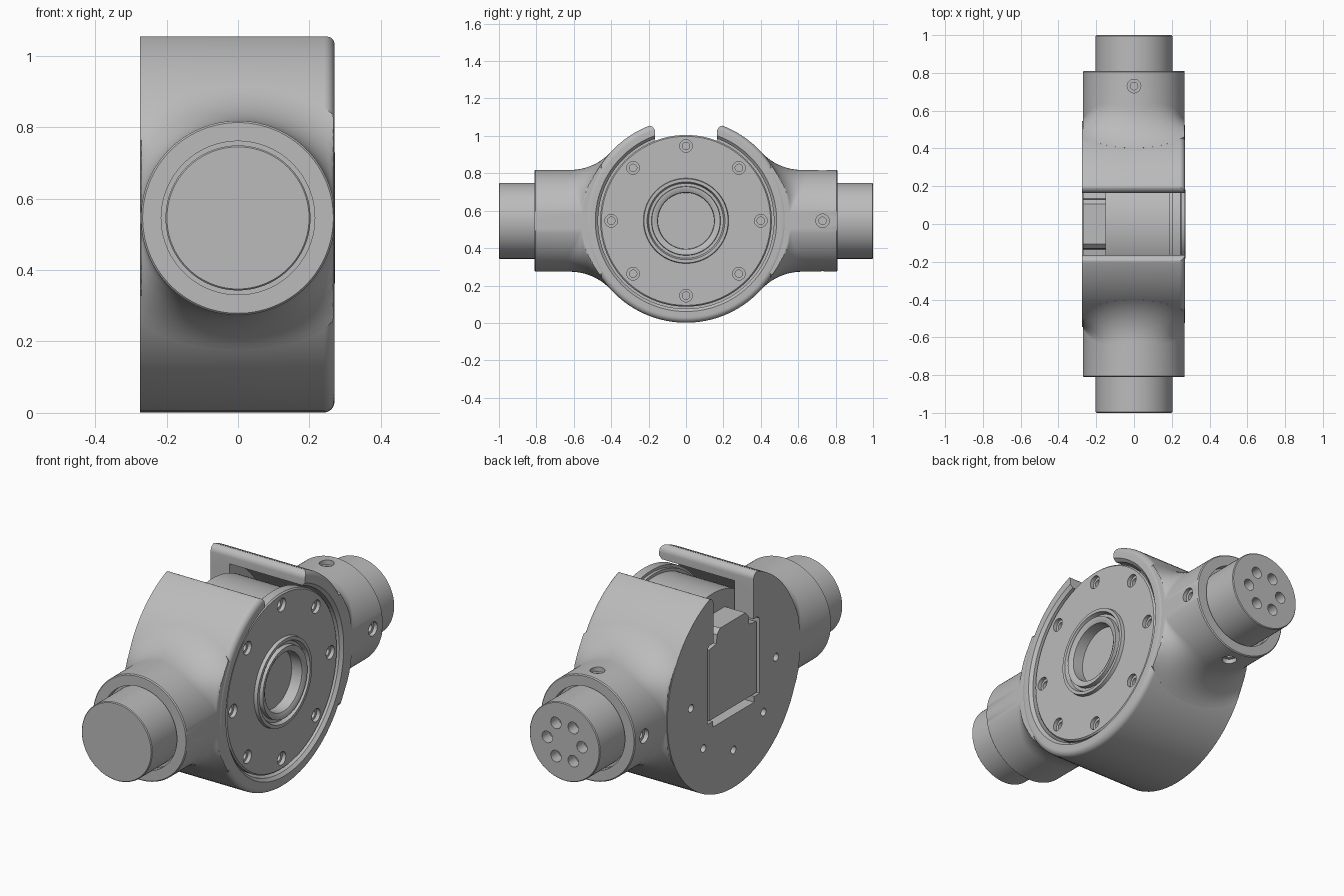
import bpy, bmesh, math
from mathutils import Matrix, Vector

if "Cube" in bpy.data.objects:
    bpy.data.objects.remove(bpy.data.objects["Cube"])

CZ = 0.546          # height of both axes
R_HOUSE = 0.545     # housing radius
R_ARM = 0.272       # arm radius
X, Y, Z = Vector((1, 0, 0)), Vector((0, 1, 0)), Vector((0, 0, 1))

grey = bpy.data.materials.new("satin_grey")
grey.use_nodes = True
grey.diffuse_color = (0.5, 0.5, 0.5, 1)
grey.node_tree.nodes["Principled BSDF"].inputs["Base Color"].default_value = (0.5, 0.5, 0.5, 1)


def frame(direction, origin=(0, 0, CZ)):
    """Matrix sending local z along the direction, from the origin."""
    return Matrix.Translation(origin) @ direction.to_track_quat('Z', 'Y').to_matrix().to_4x4()


def skin(bm, rings):
    """Join rings of equal vertex count with quads."""
    for a, b in zip(rings, rings[1:]):
        n = len(a)
        for i in range(n):
            j = (i + 1) % n
            bm.faces.new((a[i], a[j], b[j], b[i]))


def lathe(bm, profile, matrix, n=96):
    """Revolve (height, radius) points; both ends sit on the axis."""
    rings = []
    for h, r in profile:
        rings.append([bm.verts.new(matrix @ Vector((r * math.cos(t), r * math.sin(t), h)))
                      for t in (2 * math.pi * i / n for i in range(n))])
    skin(bm, rings)


def prism(bm, outline, x0, x1):
    """Extrude a (y, z) outline along x."""
    rings = [[bm.verts.new((x, y, z)) for y, z in outline] for x in (x0, x1)]
    skin(bm, rings)
    for ring in rings:
        bm.faces.new(ring)


def finish(bm, name):
    bmesh.ops.remove_doubles(bm, verts=bm.verts, dist=1e-5)
    bmesh.ops.recalc_face_normals(bm, faces=bm.faces)
    mesh = bpy.data.meshes.new(name)
    bm.to_mesh(mesh)
    bm.free()
    mesh.materials.append(grey)
    ob = bpy.data.objects.new(name, mesh)
    bpy.context.collection.objects.link(ob)
    return ob


def turned(name, profile, direction=X):
    bm = bmesh.new()
    lathe(bm, profile, frame(direction))
    return finish(bm, name)


def activate(ob):
    bpy.ops.object.select_all(action='DESELECT')
    ob.select_set(True)
    bpy.context.view_layer.objects.active = ob


def cut(ob, build):
    """Subtract the shape made by the build function."""
    bm = bmesh.new()
    build(bm)
    cutter = finish(bm, "cutter")
    cutter.hide_render = True
    mod = ob.modifiers.new("cut", 'BOOLEAN')
    mod.operation, mod.solver, mod.object = 'DIFFERENCE', 'EXACT', cutter
    activate(ob)
    bpy.ops.object.modifier_apply(modifier=mod.name)
    bpy.data.objects.remove(cutter)


def hole(bm, point, outward, wide, narrow, step, depth):
    """Counterbored hole cutter, entering against the outward direction."""
    lathe(bm, [(0.03, 0), (0.03, wide), (-step, wide), (-step, narrow), (-depth, narrow), (-depth, 0)],
          frame(outward, point), 24)


def around(radius, degrees, x):
    a = math.radians(degrees)
    return Vector((x, radius * math.cos(a), CZ + radius * math.sin(a)))


def mirrored(half):
    return half + [(-y, z) for y, z in reversed(half)]


# Housing: cup with a rounded rim, open to the left side
rim = [(0.24 + 0.03 * math.sin(a), 0.515 + 0.03 * math.cos(a))
       for a in (math.pi / 2 * i / 8 for i in range(9))]
housing = turned("housing", [(-0.274, 0), (-0.274, R_HOUSE)] + rim +
                 [(0.27, 0.485), (0.255, 0.47), (-0.165, 0.47), (-0.165, 0)])

# Top slot with rounded lips, and the window in the back wall
lip = [(0.165 + 0.035 * (1 - math.cos(a)), 1.02 + 0.035 * math.sin(a))
       for a in (math.pi / 2 * i / 8 for i in range(9))]
cut(housing, lambda bm: prism(bm, mirrored([(0.165, 0.75)] + lip + [(0.25, 1.06), (0.25, 1.2)]), -0.4, 0.4))
cut(housing, lambda bm: prism(bm, mirrored([(0.17, 0.38), (0.17, 0.41), (0.215, 0.41),
                                            (0.215, 0.8), (0.2, 0.815)]), -0.4, -0.12))


def wall_holes(bm):
    for d in range(180, 361, 45):
        hole(bm, around(0.35, d, -0.274), -X, 0.02, 0.02, 0.03, 0.06)


cut(housing, wall_holes)

# Connector block filling the window
bm = bmesh.new()
prism(bm, mirrored([(0.195, 0.42), (0.195, 0.79), (0.135, 0.8), (0.13, 0.845), (0.105, 0.87)]), -0.27, -0.14)
connector_block = finish(bm, "connector_block")

# Motor drum inside the housing
motor_drum = turned("motor_drum", [(-0.15, 0), (-0.15, 0.43), (0.19, 0.43), (0.19, 0)])

# Output flange with hub groove, lip and bore
flange = turned("output_flange", [
    (0.185, 0), (0.185, 0.445), (0.2, 0.445), (0.2, 0.459), (0.245, 0.459), (0.252, 0.452),
    (0.252, 0.228), (0.27, 0.225), (0.27, 0.208), (0.25, 0.2), (0.25, 0.185), (0.272, 0.183),
    (0.272, 0.17), (0.262, 0.152), (0.205, 0.15), (0.205, 0)])


def flange_holes(bm):
    for d in range(0, 360, 45):
        hole(bm, around(0.4, d, 0.252), X, 0.034, 0.02, 0.02, 0.05)


cut(flange, flange_holes)


def arm(name, side):
    """Round arm flowing into the housing, with a stub shaft at its end."""
    n, steps = 128, 14
    bm = bmesh.new()
    columns = []
    for i in range(n):
        phi = 2 * math.pi * i / n
        s, c = math.sin(phi), math.cos(phi)
        r = 0.01 + 0.286 * c * c                      # blend radius
        zc = (R_ARM + r) * c
        yc = math.sqrt((R_HOUSE + r) ** 2 - zc * zc)
        centre = Vector(((R_ARM + r) * s, yc, zc))
        to_house = -Vector((0, yc, zc)).normalized()
        to_arm = -Vector((s, 0, c))
        blend = [centre + r * to_house.slerp(to_arm, k / steps) for k in range(steps + 1)]
        root = Vector((blend[0].x, blend[0].y * 0.95, blend[0].z * 0.95))
        tail = [Vector((q * s, y, q * c)) for q, y in (
            (R_ARM, 0.805), (R_ARM - 0.005, 0.81), (0.215, 0.81), (0.215, 0.775),
            (0.203, 0.775), (0.203, 0.996), (0.199, 1.0), (0, 1.0))]
        column = [Vector((0, 0.505, 0)), root] + blend + tail
        for p in column:
            p.x = max(-0.271, min(0.267, p.x))
        columns.append(column)
    rings = [[bm.verts.new((p.x, side * p.y, p.z + CZ)) for p in row] for row in zip(*columns)]
    skin(bm, rings)
    return finish(bm, name)


front_arm = arm("front_arm", -1)
back_arm = arm("back_arm", 1)


def back_arm_holes(bm):
    # Four set screw holes around the arm, six contact holes in the shaft end
    for d in (X, -X, Z, -Z):
        hole(bm, Vector((0, 0.73, CZ)) + d * R_ARM, d, 0.036, 0.02, 0.025, 0.05)
    for k in range(6):
        a = math.pi / 3 * k
        hole(bm, (0.1 * math.cos(a), 1.0, CZ + 0.1 * math.sin(a)), Y, 0.03, 0.03, 0.03, 0.06)


cut(back_arm, back_arm_holes)

# Smooth shading with crisp edges
for ob in (housing, connector_block, motor_drum, flange, front_arm, back_arm):
    activate(ob)
    bpy.ops.object.shade_smooth_by_angle(angle=math.radians(30))
